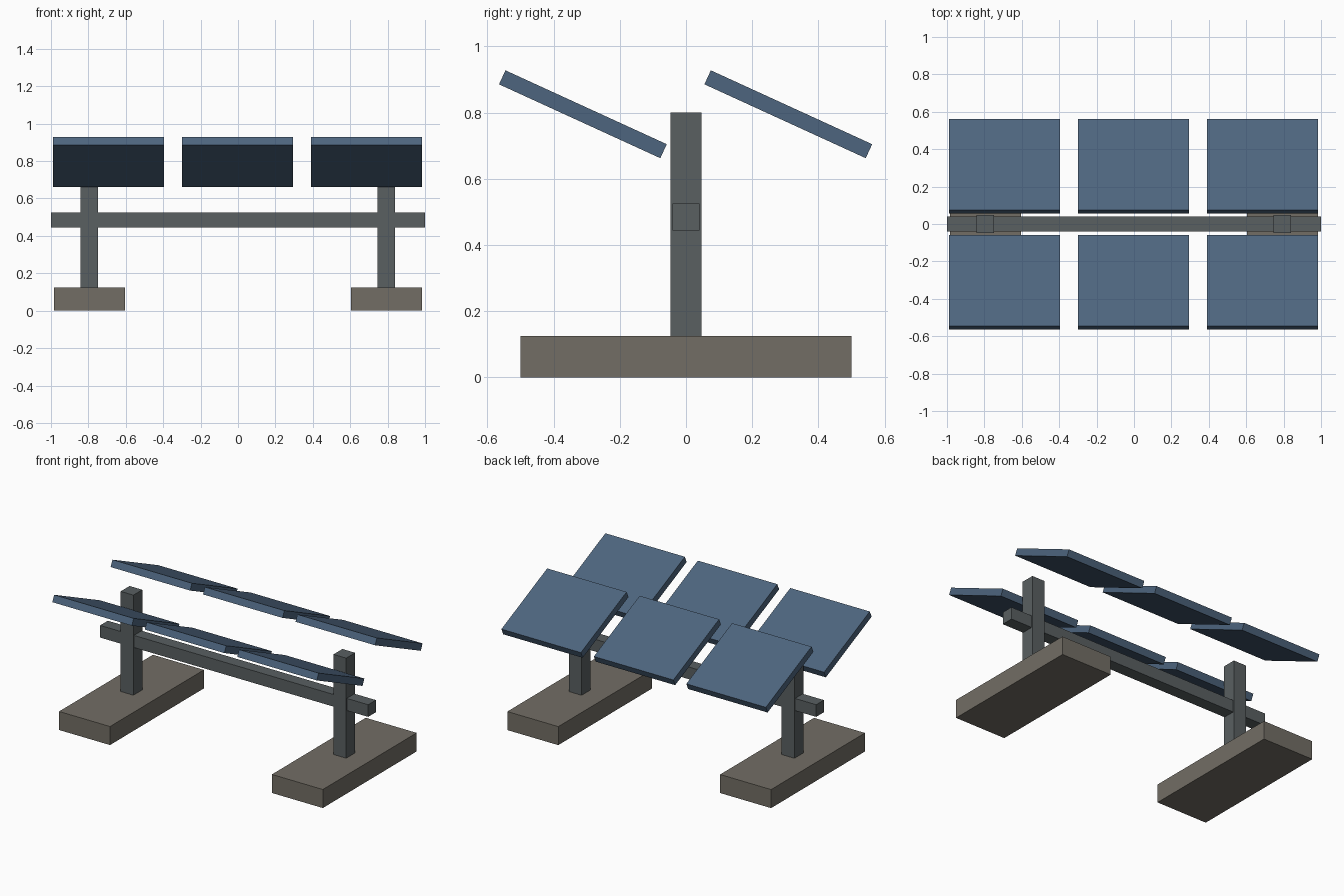
import bpy
from math import radians

if "Cube" in bpy.data.objects:
    bpy.data.objects.remove(bpy.data.objects["Cube"])


def material(name, rgb):
    m = bpy.data.materials.new(name)
    m.diffuse_color = (*rgb, 1)
    m.use_nodes = True
    m.node_tree.nodes["Principled BSDF"].inputs["Base Color"].default_value = m.diffuse_color
    return m


CONCRETE = material("concrete", (0.17, 0.155, 0.13))
STEEL = material("steel", (0.10, 0.115, 0.12))
BLUE = material("panel_blue", (0.075, 0.13, 0.21))


def box(name, center, size, mat, tilt=0.0):
    bpy.ops.mesh.primitive_cube_add(size=1, location=center)
    ob = bpy.context.object
    ob.name = name
    ob.scale = size
    bpy.ops.object.transform_apply(location=False, rotation=False, scale=True)
    ob.rotation_euler.x = radians(tilt)
    ob.data.materials.append(mat)
    return ob


# Footings and posts
for side, x in (("left", -0.795), ("right", 0.793)):
    box(f"{side}_footing", (x, 0, 0.0625), (0.38, 1.0, 0.125), CONCRETE)
    box(f"{side}_post", (x, 0, 0.4625), (0.095, 0.095, 0.675), STEEL)

# Horizontal beam through both posts
box("cross_beam", (0, 0, 0.485), (2.0, 0.082, 0.082), STEEL)

# Two rows of three tilted panels, high edge to the front
for row, y in (("front", -0.3115), ("back", 0.309)):
    for i in range(3):
        box(f"{row}_panel_{i + 1}", (-0.003 + (i - 1) * 0.69, y, 0.795),
            (0.593, 0.536, 0.0465), BLUE, tilt=-24.6)
